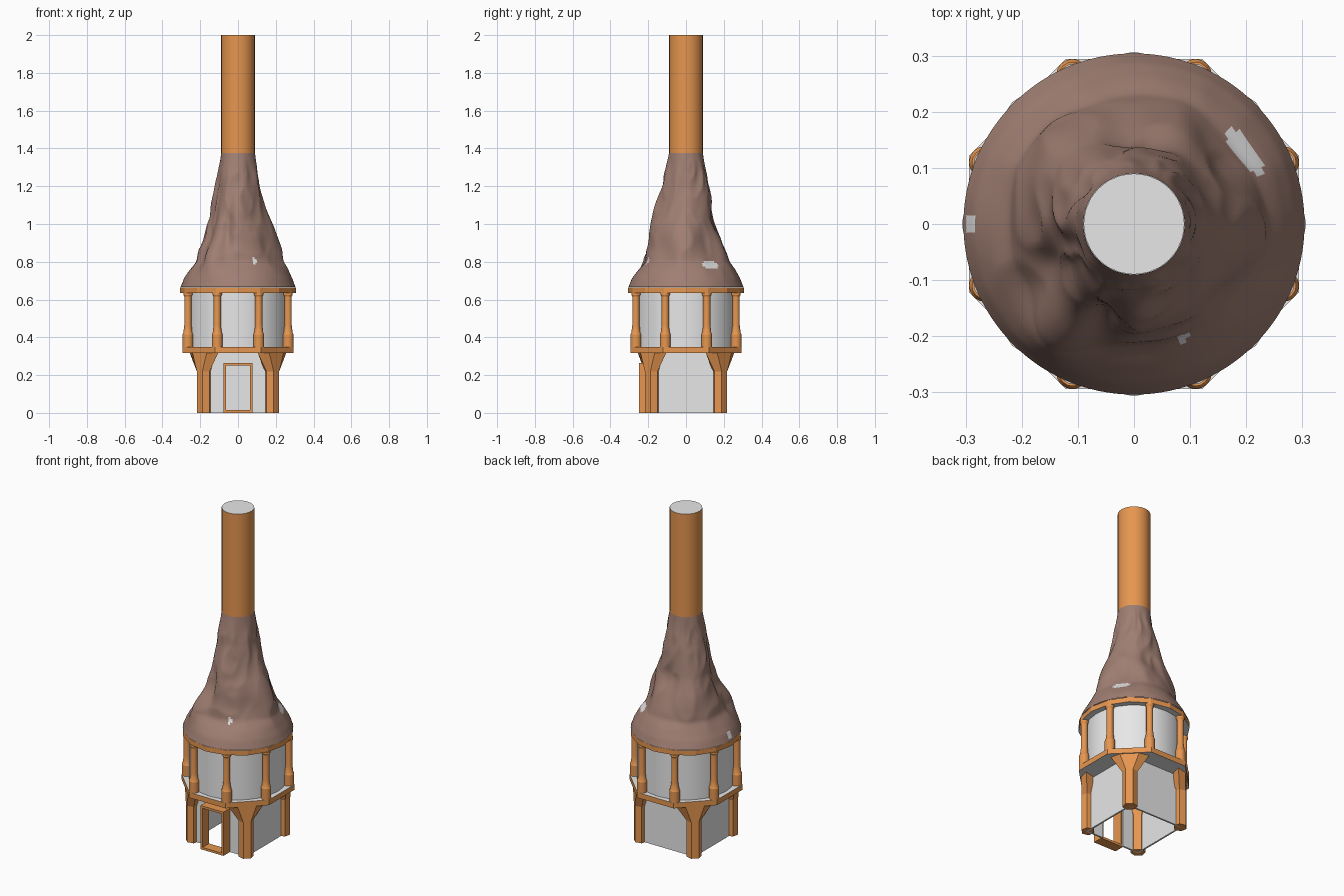
import bpy, bmesh, math
from math import sin, cos, pi, radians, exp
from mathutils import Vector, Matrix, noise

cube = bpy.data.objects.get("Cube")
if cube:
    bpy.data.objects.remove(cube, do_unlink=True)


def material(name, rgb):
    m = bpy.data.materials.new(name)
    m.use_nodes = True
    m.diffuse_color = (*rgb, 1)
    m.node_tree.nodes["Principled BSDF"].inputs["Base Color"].default_value = (*rgb, 1)
    return m


PLASTER = material("pale plaster", (0.8, 0.8, 0.8))
WOOD = material("orange wood", (0.79, 0.305, 0.08))
THATCH = material("brown roof", (0.35, 0.21, 0.17))


def finish(name, bm, mats, smooth=None):
    bmesh.ops.recalc_face_normals(bm, faces=bm.faces)
    me = bpy.data.meshes.new(name)
    bm.to_mesh(me)
    bm.free()
    for m in mats:
        me.materials.append(m)
    ob = bpy.data.objects.new(name, me)
    bpy.context.collection.objects.link(ob)
    if smooth:
        bpy.ops.object.select_all(action='DESELECT')
        ob.select_set(True)
        bpy.context.view_layer.objects.active = ob
        bpy.ops.object.shade_smooth_by_angle(angle=radians(smooth))


def loft(bm, rings, caps=True):
    """Skin rings of points; end caps get the second material."""
    loops = [[bm.verts.new(p) for p in ring] for ring in rings]
    n = len(loops[0])
    for a, b in zip(loops, loops[1:]):
        for i in range(n):
            j = (i + 1) % n
            bm.faces.new((a[i], a[j], b[j], b[i]))
    if caps:
        for loop in (loops[0], loops[-1]):
            bm.faces.new(loop).material_index = 1


def lathe(name, profile, sides, mats, centre=(0, 0), turn=0, smooth=None):
    bm = bmesh.new()
    loft(bm, [[(centre[0] + r * cos(turn + 2 * pi * i / sides),
                centre[1] + r * sin(turn + 2 * pi * i / sides), z)
               for i in range(sides)] for r, z in profile])
    finish(name, bm, mats, smooth)


def box(name, lo, hi, mat):
    bm = bmesh.new()
    lo, hi = Vector(lo), Vector(hi)
    bmesh.ops.create_cube(bm, size=1, matrix=Matrix.Translation((lo + hi) / 2)
                          @ Matrix.Diagonal((*(hi - lo), 1)))
    finish(name, bm, [mat])


# Square lower room, hollow, with a doorway at the front
W, T, H = 0.188, 0.01, 0.32
DOOR_W, DOOR_H = 0.077, 0.265
box("back_wall", (-W, W - T, 0), (W, W, H), PLASTER)
for side, s in (("left", 1), ("right", -1)):
    xs = sorted((s * W, s * (W - T)))
    box(side + "_wall", (xs[0], -W, 0), (xs[1], W, H), PLASTER)
    xs = sorted((s * W, s * (DOOR_W - 0.005)))
    box(side + "_front_wall", (xs[0], -W, 0), (xs[1], -W + T, H), PLASTER)
box("wall_above_door", (-DOOR_W, -W, DOOR_H - 0.005), (DOOR_W, -W + T, H), PLASTER)

# Projecting door frame of four bars
BAR, FRONT = 0.014, -0.25
for side, s in (("left", 1), ("right", -1)):
    xs = sorted((s * DOOR_W, s * (DOOR_W - BAR)))
    box(side + "_door_jamb", (xs[0], FRONT, 0), (xs[1], -W, DOOR_H), WOOD)
box("door_lintel", (-DOOR_W, FRONT, DOOR_H - BAR), (DOOR_W, -W, DOOR_H), WOOD)
box("door_sill", (-DOOR_W, FRONT, 0), (DOOR_W, -W, BAR), WOOD)

# Hexagonal corner posts that widen sideways into brackets under the deck
POST = [(0.042, 0), (0.042, 0.22), (0.108, 0.32)]
HEXAGON = [(1, 0.5), (0, 1), (-1, 0.5), (-1, -0.5), (0, -1), (1, -0.5)]
for k in range(4):
    turn = Matrix.Rotation(pi / 4 + k * pi / 2, 3, 'Z')
    bm = bmesh.new()
    loft(bm, [[turn @ Vector((0.2546 + 0.033 * u, half * v, z)) for u, v in HEXAGON]
              for half, z in POST])
    finish(f"corner_post_{k + 1}", bm, [WOOD, WOOD])

# Octagonal deck, round drum and upper ring
lathe("deck", [(0.318, 0.317), (0.318, 0.349)], 8, [WOOD, PLASTER], turn=pi / 8)
lathe("drum", [(0.27, 0.34), (0.27, 0.645)], 24, [PLASTER, PLASTER], smooth=30)
lathe("upper_ring", [(0.307, 0.635), (0.307, 0.665)], 16, [WOOD, PLASTER])

# Eight turned columns around the drum
COLUMN = [(0.029, 0.349), (0.029, 0.415), (0.024, 0.425), (0.019, 0.465),
          (0.019, 0.615), (0.024, 0.625), (0.024, 0.636)]
for k in range(8):
    a = pi / 8 + k * pi / 4
    lathe(f"column_{k + 1}", COLUMN, 16, [WOOD, WOOD],
          (0.287 * cos(a), 0.287 * sin(a)), smooth=25)

# Lumpy sagging roof
ROOF = [(0.304, 0.667), (0.287, 0.71), (0.258, 0.76), (0.229, 0.80), (0.211, 0.86),
        (0.189, 0.94), (0.16, 1.03), (0.138, 1.12), (0.116, 1.21), (0.102, 1.29),
        (0.09, 1.375)]
# Each dent or bulge: direction in degrees, height, angular width, tall reach, amount
LUMPS = [(234, 0.84, 16, 0.10, 0.04), (208, 0.98, 20, 0.14, -0.03),
         (252, 0.95, 9, 0.13, -0.025), (88, 1.01, 32, 0.10, -0.03),
         (272, 1.06, 18, 0.12, 0.015), (355, 0.92, 18, 0.10, 0.018),
         (320, 0.86, 22, 0.08, -0.02), (40, 0.90, 16, 0.10, -0.02),
         (135, 0.93, 20, 0.12, 0.015)]


def roof_radius(z):
    for (r0, z0), (r1, z1) in zip(ROOF, ROOF[1:]):
        if z <= z1:
            return r0 + (r1 - r0) * (z - z0) / (z1 - z0)
    return ROOF[-1][0]


def angle_gap(a, deg):
    return (math.degrees(a) - deg + 180) % 360 - 180


def roof_point(a, z):
    r = roof_radius(z)
    fade = min(1, (z - 0.667) / 0.12, max(0, (1.375 - z) / 0.12))
    for deg, height, wide, tall, amount in LUMPS:
        r += fade * amount * exp(-(angle_gap(a, deg) / wide) ** 2
                                 - ((z - height) / tall) ** 2)
    q = Vector((cos(a) * 1.5, sin(a) * 1.5, z * 5))
    r += fade * 0.014 * noise.noise(q)
    r += fade * 0.014 * (0.3 - abs(noise.noise(q * 1.4 + Vector((4, 2, 7)))))
    return (r * cos(a), r * sin(a), z)


bm = bmesh.new()
ROWS, SEGS = 72, 120
loft(bm, [[roof_point(2 * pi * i / SEGS, 0.667 + 0.708 * j / ROWS) for i in range(SEGS)]
          for j in range(ROWS + 1)], caps=False)
# Small worn patches where the pale lining shows: direction, height, half sizes
PATCHES = [(34, 0.785, 12, 0.022), (293, 0.803, 3.5, 0.017), (180, 0.695, 4.5, 0.024)]
for f in bm.faces:
    c = f.calc_center_median()
    a = math.atan2(c.y, c.x)
    if any((angle_gap(a, deg) / wide) ** 2 + ((c.z - z) / tall) ** 2 < 1
           for deg, z, wide, tall in PATCHES):
        f.material_index = 1
finish("roof", bm, [THATCH, PLASTER], smooth=50)

# Tall chimney pipe with a pale top
lathe("chimney", [(0.09, 1.3), (0.09, 2.0)], 24, [WOOD, PLASTER], smooth=30)
